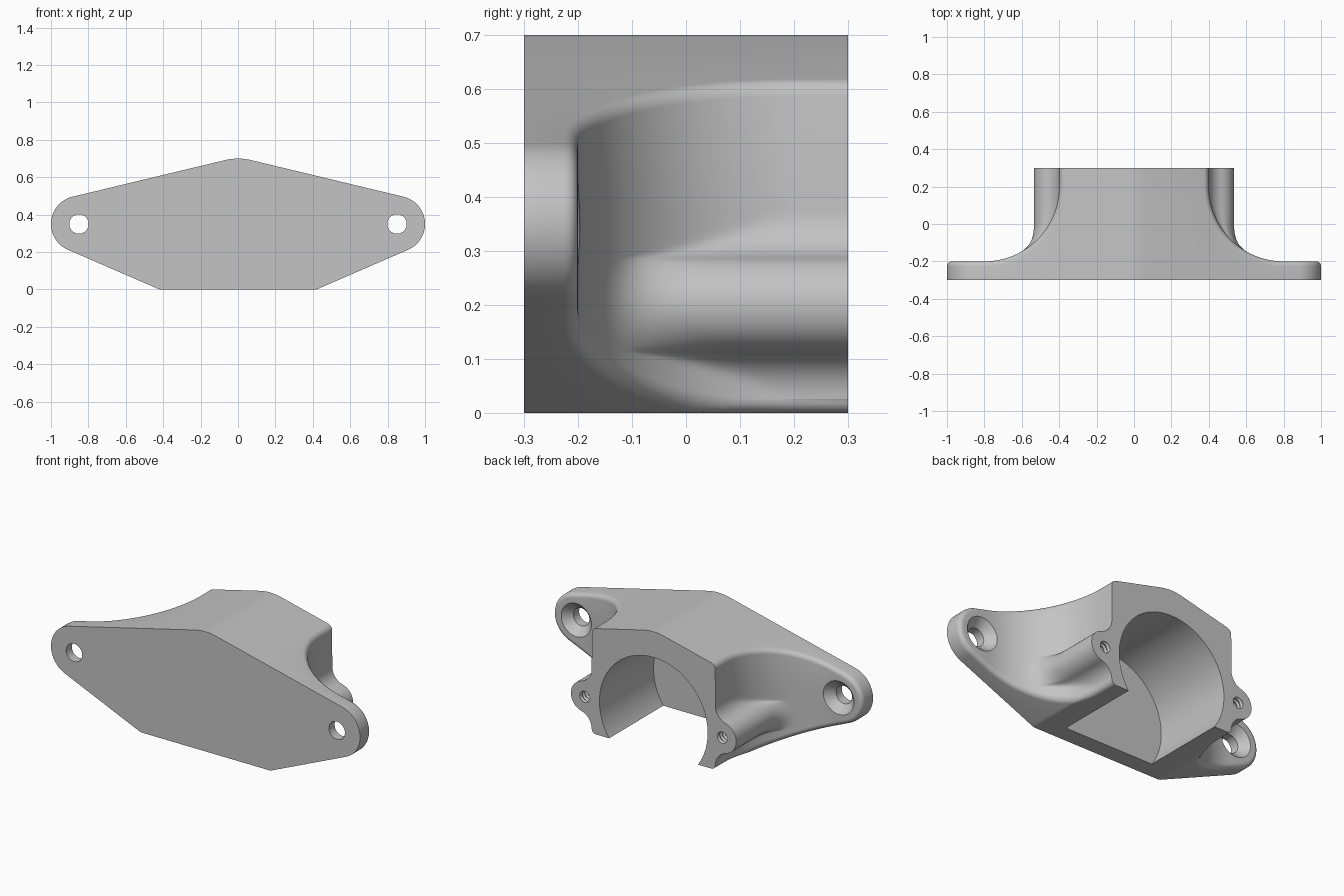
import bpy
import bmesh
from math import sin, cos, pi, sqrt, asin, atan, tau

cube = bpy.data.objects.get("Cube")
if cube:
    bpy.data.objects.remove(cube, do_unlink=True)

# Main dimensions
FRONT, BACK, FLANGE = -0.3, 0.3, -0.2
TAB_X, MID_Z, TAB_R = 0.85, 0.35, 0.15
ARC_X, ARC_Y, ARC_R = 0.8, 0.2, 0.4
BOSS_X, BOSS_Z, BOSS_R = 0.445, 0.2, 0.09
WALL = ARC_X - ARC_R
RIM = 0.025
TOP_A, LOW_A = atan(0.24), atan(0.4335)
BLEND = sqrt(4 * BOSS_R ** 2 - (BOSS_X - WALL) ** 2)   # height where boss fillet meets wall
BLEND = sqrt(4 * BOSS_R ** 2 - (WALL + BOSS_R - BOSS_X) ** 2)


def tab_half(x, r):
    return sqrt(max(0.0, r * r - (x - TAB_X) ** 2))


def upper(x, e=0.0):
    """Upper outline height, inset by e."""
    r = TAB_R - e
    tx = TAB_X + r * sin(TOP_A)
    if x > tx:
        return MID_Z + tab_half(x, r)
    if x < 0.066:
        return 0.42 + sqrt((0.28 - e) ** 2 - x * x)
    return MID_Z + r * cos(TOP_A) - (x - tx) * sin(TOP_A) / cos(TOP_A)


def lower(x, e=0.0):
    """Lower outline height, inset by e."""
    r = TAB_R - e
    tx = TAB_X + r * sin(LOW_A)
    if x > tx:
        return MID_Z - tab_half(x, r)
    return max(e, MID_Z - r * cos(LOW_A) + (x - tx) * sin(LOW_A) / cos(LOW_A))


def boss_x(z):
    """Side profile of the screw boss with its fillets."""
    dz = abs(z - BOSS_Z)
    if dz < BLEND / 2:
        return BOSS_X + sqrt(BOSS_R ** 2 - dz * dz)
    if dz < BLEND:
        return WALL + BOSS_R - sqrt(BOSS_R ** 2 - (BLEND - dz) ** 2)
    return WALL


def soft_max(a, b, k):
    if k < 1e-6:
        return max(a, b)
    h = max(k - abs(a - b), 0) / k
    return max(a, b) + h * h * k / 4


# Plan stations: straight wall, concave sweep, flange to the rounded tip
ARC_N, TIP_N, RIM_N = 28, 24, 5


def plan(row, d, e):
    if row == 0:
        return WALL - 0.001 - d, BACK
    if row <= ARC_N + 1:
        a = (row - 1) / ARC_N * pi / 2
        r = ARC_R + d
        return ARC_X - r * cos(a), ARC_Y - r * sin(a)
    u = (row - ARC_N - 1) / TIP_N * pi / 2
    return ARC_X + (1 - ARC_X - e) * sin(u), FLANGE - d


steps = [i / RIM_N * pi / 2 for i in range(RIM_N + 1)]
rim = [(RIM * (1 - cos(a)), RIM * (1 - sin(a))) for a in steps]   # (depth, edge inset)
amax = asin(BLEND / 2 / BOSS_R)
arc = [BOSS_R * sin(amax * i / 9) for i in range(10)]
offs = arc + [BLEND - v for v in reversed(arc[:-1])]
face_z = [BOSS_Z - v for v in reversed(offs)] + [BOSS_Z + v for v in offs[1:]]


def side_ring(row):
    pts = []
    x, y = plan(row, RIM, 0)
    pts.append((x, FRONT, lower(x)))
    for d, e in reversed(rim):
        x, y = plan(row, d, e)
        pts.append((x, y, lower(x, e)))
    x, y = plan(row, 0, RIM)
    for z in face_z:
        z = min(max(z, lower(x, RIM)), upper(x, RIM))
        b = boss_x(z)
        xn = soft_max(x, b, min(0.08, b - WALL))
        z = min(max(z, lower(xn, RIM)), upper(xn, RIM))
        pts.append((xn, y, z))
    for d, e in rim:
        x, y = plan(row, d, e)
        pts.append((x, y, upper(x, e)))
    x, y = plan(row, RIM, 0)
    pts.append((x, FRONT, upper(x)))
    return pts


def centre_ring(x):
    pts = [(x, FRONT, 0)] + [(x, BACK, e) for d, e in reversed(rim)]
    pts += [(x, BACK, z) for z in face_z]
    pts += [(x, BACK, upper(x) - e) for d, e in rim]
    return pts + [(x, FRONT, upper(x))]


def finish(bm, name):
    bmesh.ops.remove_doubles(bm, verts=bm.verts, dist=1e-5)
    bmesh.ops.recalc_face_normals(bm, faces=bm.faces)
    mesh = bpy.data.meshes.new(name)
    bm.to_mesh(mesh)
    bm.free()
    ob = bpy.data.objects.new(name, mesh)
    bpy.context.collection.objects.link(ob)
    return ob


def loft(bm, rings):
    rows = [[bm.verts.new(p) for p in ring] for ring in rings]
    n = len(rows[0])
    for a, b in zip(rows, rows[1:]):
        for i in range(n):
            j = (i + 1) % n
            bm.faces.new((a[i], a[j], b[j], b[i]))
    return rows


# Bracket body: half lofted outwards, then mirrored
bm = bmesh.new()
loft(bm, [centre_ring(0.066 * i / 5) for i in range(6)]
     + [side_ring(r) for r in range(ARC_N + TIP_N + 2)])
body = finish(bm, "mounting_bracket")
mirror = body.modifiers.new("mirror", 'MIRROR')
mirror.use_axis[0] = True
mirror.merge_threshold = 1e-4


def lathe(name, x, z, profile, segs):
    """Solid turned about an axis along y; profile holds (y, radius)."""
    bm = bmesh.new()
    rows = loft(bm, [[(x + r * cos(tau * i / segs), y, z + r * sin(tau * i / segs))
                      for i in range(segs)] for y, r in profile])
    bm.faces.new(rows[0])
    bm.faces.new(rows[-1])
    ob = finish(bm, name)
    ob.hide_render = True
    return ob


# Cutters: round cavity, countersunk tab holes, threaded boss holes
cutters = [lathe("cavity_cutter", 0, BOSS_Z, [(FLANGE, 0.35), (0.4, 0.35)], 128)]
thread = [(0.32 - 0.012 * i, 0.035 if i % 2 == 0 else 0.028) for i in range(26)]
for s in (-1, 1):
    cutters.append(lathe("tab_hole_cutter", s * TAB_X, MID_Z,
                         [(-0.35, 0.052), (-0.247, 0.052), (-0.197, 0.1), (-0.1, 0.1)], 48))
    cutters.append(lathe("thread_cutter", s * BOSS_X, BOSS_Z, thread, 24))
for c in cutters:
    mod = body.modifiers.new("cut", 'BOOLEAN')
    mod.operation = 'DIFFERENCE'
    mod.solver = 'EXACT'
    mod.object = c

# Apply and tidy up
bpy.ops.object.select_all(action='DESELECT')
bpy.context.view_layer.objects.active = body
body.select_set(True)
for name in [m.name for m in body.modifiers]:
    bpy.ops.object.modifier_apply(modifier=name)
for c in cutters:
    bpy.data.objects.remove(c, do_unlink=True)

# Plain grey finish
grey = bpy.data.materials.new("light_grey")
grey.use_nodes = True
colour = (0.55, 0.55, 0.55, 1)
grey.diffuse_color = colour
grey.node_tree.nodes["Principled BSDF"].inputs["Base Color"].default_value = colour
body.data.materials.clear()
body.data.materials.append(grey)
bpy.ops.object.shade_smooth_by_angle(angle=pi / 6)
